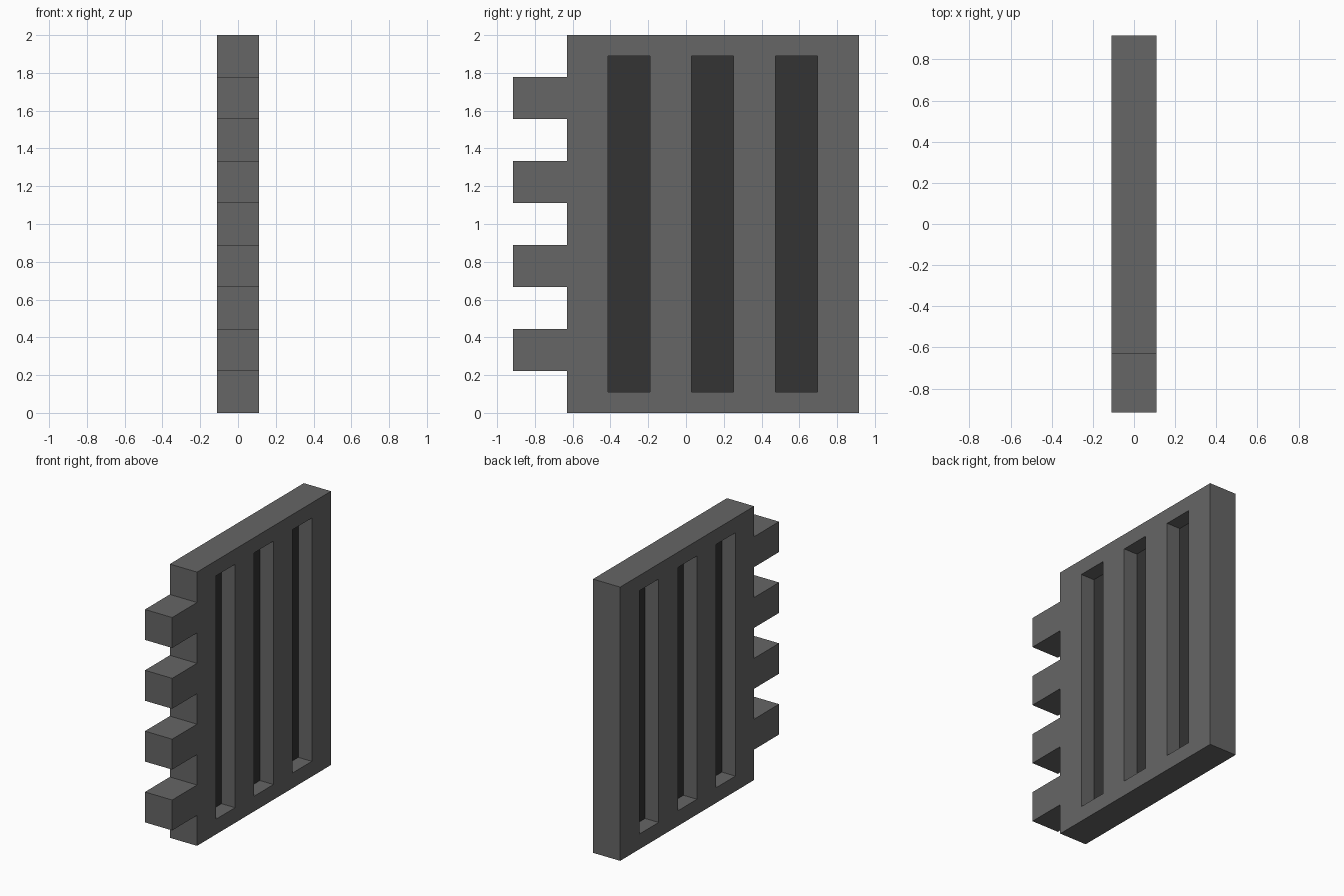
import bpy, bmesh
from mathutils import Matrix, Vector

if "Cube" in bpy.data.objects:
    bpy.data.objects.remove(bpy.data.objects["Cube"])

U = 1 / 9                 # the model sits on a 1/9 unit module
HALF_T = 0.11             # half thickness
Y_TIP, Y_BODY, Y_END = -0.917, -0.63, 0.917
SLOTS = [(-0.413, -0.191), (0.03, 0.252), (0.473, 0.695)]
Z_LOW, Z_HIGH = U, 2 - U


def material(name, value):
    m = bpy.data.materials.new(name)
    m.diffuse_color = (value, value, value, 1)
    m.use_nodes = True
    m.node_tree.nodes["Principled BSDF"].inputs["Base Color"].default_value = m.diffuse_color
    return m


def add_object(name, bm, mat):
    bmesh.ops.recalc_face_normals(bm, faces=bm.faces)
    mesh = bpy.data.meshes.new(name)
    bm.to_mesh(mesh)
    bm.free()
    mesh.materials.append(mat)
    obj = bpy.data.objects.new(name, mesh)
    bpy.context.collection.objects.link(obj)
    return obj


def add_loop(bm, points):
    vs = [bm.verts.new((-HALF_T, y, z)) for y, z in points]
    return [bm.edges.new((a, b)) for a, b in zip(vs, vs[1:] + vs[:1])]


grey = material("grey", 0.133)
dark = material("dark_grey", 0.033)

# Plate outline with four teeth down one edge
outline = [(Y_BODY, 2), (Y_END, 2), (Y_END, 0), (Y_BODY, 0)]
for i in range(4):
    z0 = (2 + 4 * i) * U
    z1 = z0 + 2 * U
    outline += [(Y_BODY, z0), (Y_TIP, z0), (Y_TIP, z1), (Y_BODY, z1)]

# Toothed plate with three slots cut through
bm = bmesh.new()
edges = add_loop(bm, outline)
for y0, y1 in SLOTS:
    edges += add_loop(bm, [(y0, Z_LOW), (y1, Z_LOW), (y1, Z_HIGH), (y0, Z_HIGH)])
bmesh.ops.triangle_fill(bm, edges=edges, use_beauty=True, normal=Vector((1, 0, 0)))
ext = bmesh.ops.extrude_face_region(bm, geom=bm.faces[:], use_keep_orig=True)
top = [g for g in ext["geom"] if isinstance(g, bmesh.types.BMVert)]
bmesh.ops.translate(bm, verts=top, vec=(2 * HALF_T, 0, 0))
add_object("toothed_plate", bm, grey)

# Thin dark panels halfway into each slot
for i, (y0, y1) in enumerate(SLOTS):
    bm = bmesh.new()
    bmesh.ops.create_cube(bm, size=1, matrix=(
        Matrix.Translation((0, (y0 + y1) / 2, 1))
        @ Matrix.Diagonal((0.002, y1 - y0, Z_HIGH - Z_LOW, 1))))
    add_object(f"slot_panel_{i + 1}", bm, dark)
